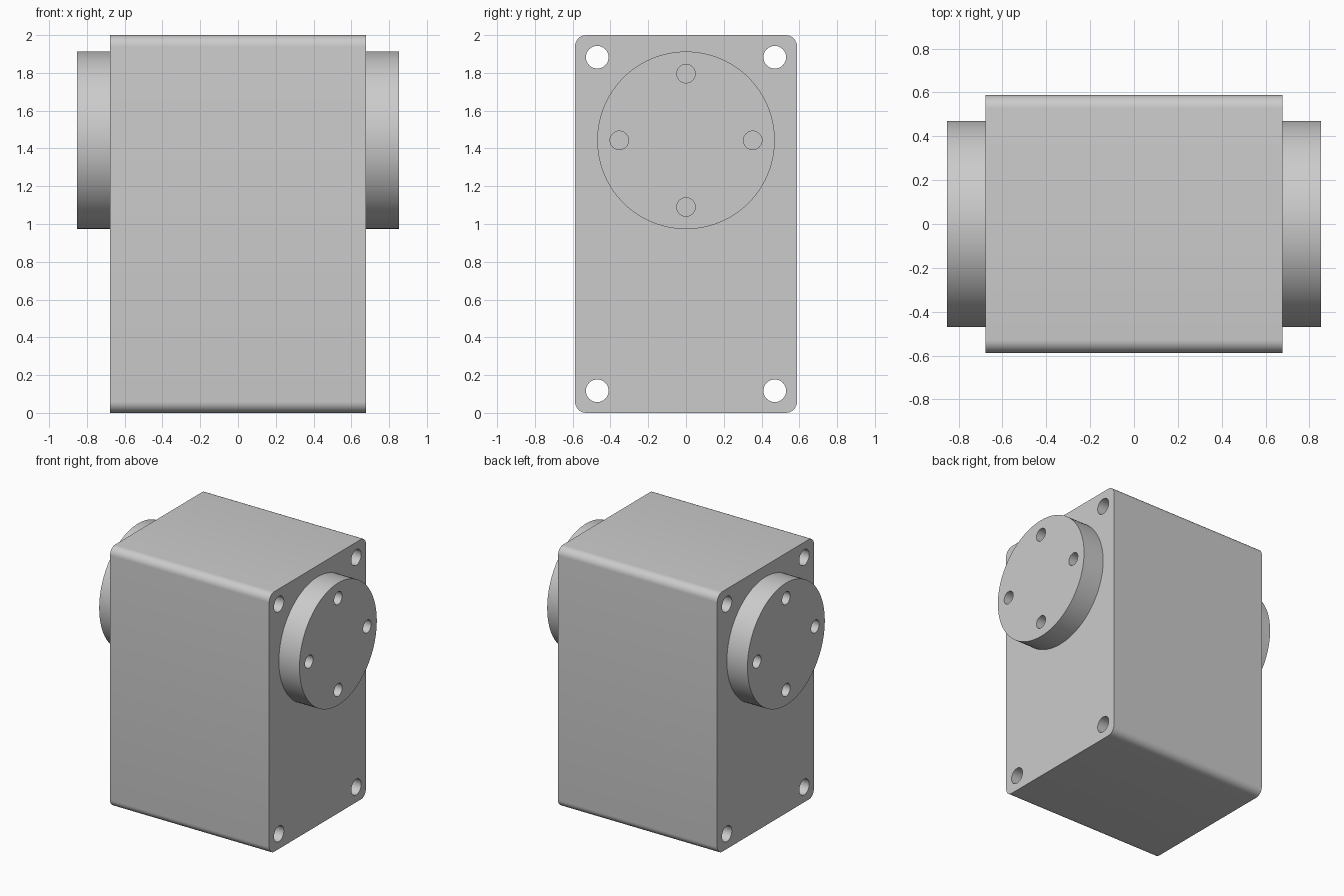
import bpy
import bmesh
from math import radians
from mathutils import Matrix, Vector

if "Cube" in bpy.data.objects:
    bpy.data.objects.remove(bpy.data.objects["Cube"])

# Main dimensions
HALF_X, HALF_Y, HEIGHT = 0.677, 0.588, 2.0
CORNER = 0.06
DISC_Z, DISC_R, DISC_END = 1.443, 0.47, 0.852
BOLT_CIRCLE, BOLT_R = 0.353, 0.049
HOLE_Y, HOLE_INSET, HOLE_R = 0.47, 0.117, 0.06

grey = bpy.data.materials.new("light_grey")
grey.use_nodes = True
colour = (0.6, 0.6, 0.6, 1)
grey.diffuse_color = colour
grey.node_tree.nodes["Principled BSDF"].inputs["Base Color"].default_value = colour


def make_object(name, bm):
    mesh = bpy.data.meshes.new(name)
    bm.to_mesh(mesh)
    bm.free()
    mesh.materials.append(grey)
    obj = bpy.data.objects.new(name, mesh)
    bpy.context.collection.objects.link(obj)
    return obj


def add_rod(bm, x0, x1, y, z, radius, sides):
    """Cylinder lying along x."""
    place = Matrix.Translation(((x0 + x1) / 2, y, z)) @ Matrix.Rotation(radians(90), 4, "Y")
    bmesh.ops.create_cone(bm, cap_ends=True, segments=sides, radius1=radius,
                          radius2=radius, depth=abs(x1 - x0), matrix=place)


def drill(obj, centres, radius, x0, x1):
    """Cut round holes along x, then smooth the curved walls."""
    bm = bmesh.new()
    for y, z in centres:
        add_rod(bm, x0, x1, y, z, radius, 32)
    cutter = make_object("hole_cutter", bm)
    cutter.hide_render = True
    mod = obj.modifiers.new("holes", "BOOLEAN")
    mod.operation = "DIFFERENCE"
    mod.solver = "EXACT"
    mod.object = cutter
    bpy.ops.object.select_all(action="DESELECT")
    obj.select_set(True)
    bpy.context.view_layer.objects.active = obj
    bpy.ops.object.modifier_apply(modifier=mod.name)
    bpy.data.objects.remove(cutter)
    bpy.ops.object.shade_smooth_by_angle(angle=radians(30))


# Housing: block with its four lengthwise edges rounded and corner holes right through
bm = bmesh.new()
bmesh.ops.create_cube(bm, size=1)
bmesh.ops.scale(bm, vec=Vector((2 * HALF_X, 2 * HALF_Y, HEIGHT)), verts=bm.verts)
bmesh.ops.translate(bm, vec=Vector((0, 0, HEIGHT / 2)), verts=bm.verts)
long_edges = [e for e in bm.edges if abs(e.verts[0].co.x - e.verts[1].co.x) > 1]
bmesh.ops.bevel(bm, geom=long_edges, offset=CORNER, segments=8, profile=0.5, affect="EDGES")
housing = make_object("housing", bm)
corners = [(y, z) for y in (-HOLE_Y, HOLE_Y) for z in (HOLE_INSET, HEIGHT - HOLE_INSET)]
drill(housing, corners, HOLE_R, -1, 1)

# Output discs: one on each side, with four bolt holes down to the housing
bolts = [(BOLT_CIRCLE * a, DISC_Z + BOLT_CIRCLE * b)
         for a, b in ((1, 0), (0, 1), (-1, 0), (0, -1))]
for name, side in (("left_disc", 1), ("right_disc", -1)):
    bm = bmesh.new()
    add_rod(bm, side * HALF_X, side * DISC_END, 0, DISC_Z, DISC_R, 96)
    disc = make_object(name, bm)
    drill(disc, bolts, BOLT_R, side * 0.5, side)
